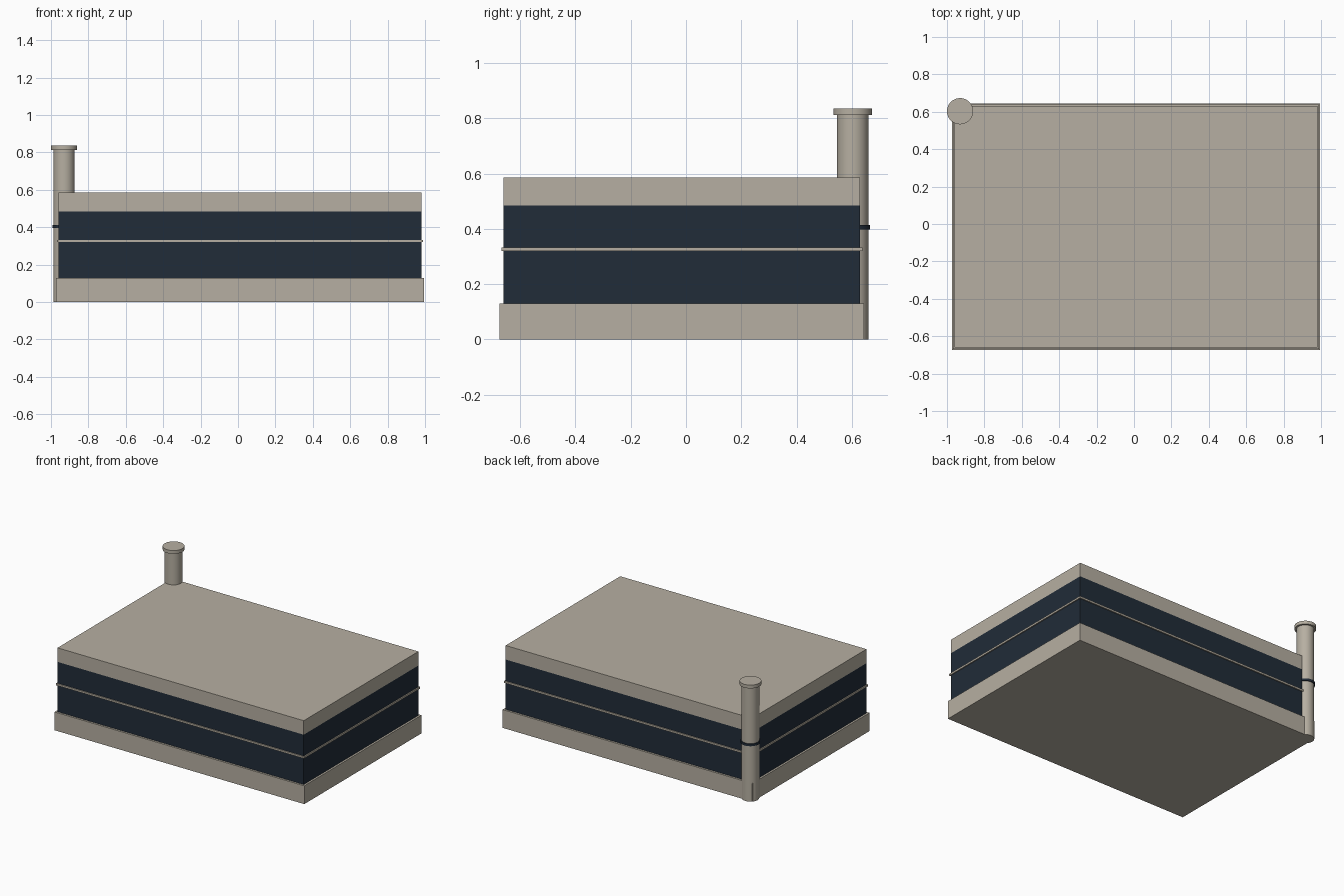
import bpy
from mathutils import Vector

if "Cube" in bpy.data.objects:
    bpy.data.objects.remove(bpy.data.objects["Cube"])


def material(name, rgb):
    m = bpy.data.materials.new(name)
    m.diffuse_color = (*rgb, 1)
    m.use_nodes = True
    m.node_tree.nodes["Principled BSDF"].inputs["Base Color"].default_value = m.diffuse_color
    return m


STONE = material("warm_stone", (0.47, 0.43, 0.36))
GLASS = material("dark_glass", (0.015, 0.025, 0.04))


def box(name, lo, hi, mat):
    lo, hi = Vector(lo), Vector(hi)
    bpy.ops.mesh.primitive_cube_add(size=1, location=(lo + hi) / 2)
    ob = bpy.context.object
    ob.name = name
    ob.scale = hi - lo
    bpy.ops.object.transform_apply(location=False, rotation=False, scale=True)
    ob.data.materials.append(mat)
    return ob


def column(name, radius, z0, z1, mat):
    bpy.ops.mesh.primitive_cylinder_add(
        vertices=48, radius=radius, depth=z1 - z0,
        location=(-0.93, 0.603, (z0 + z1) / 2))
    ob = bpy.context.object
    ob.name = name
    ob.data.materials.append(mat)
    bpy.ops.object.shade_smooth_by_angle()
    return ob


def slab(name, out, z0, z1, mat):
    # Storey footprint, grown outward by a margin
    return box(name, (-0.96 - out, -0.66 - out, z0), (0.98 + out, 0.63 + out, z1), mat)


# Building, bottom to top
slab("plinth", 0.014, 0.0, 0.13, STONE)
slab("glazed_walls", 0.0, 0.13, 0.485, GLASS)
slab("floor_band", 0.008, 0.32, 0.333, STONE)
slab("roof_slab", 0.0, 0.485, 0.585, STONE)

# Corner tower with collar and cap
column("corner_tower", 0.057, 0.0, 0.812, STONE)
column("tower_collar", 0.063, 0.397, 0.413, GLASS)
column("tower_cap", 0.07, 0.812, 0.836, STONE)
